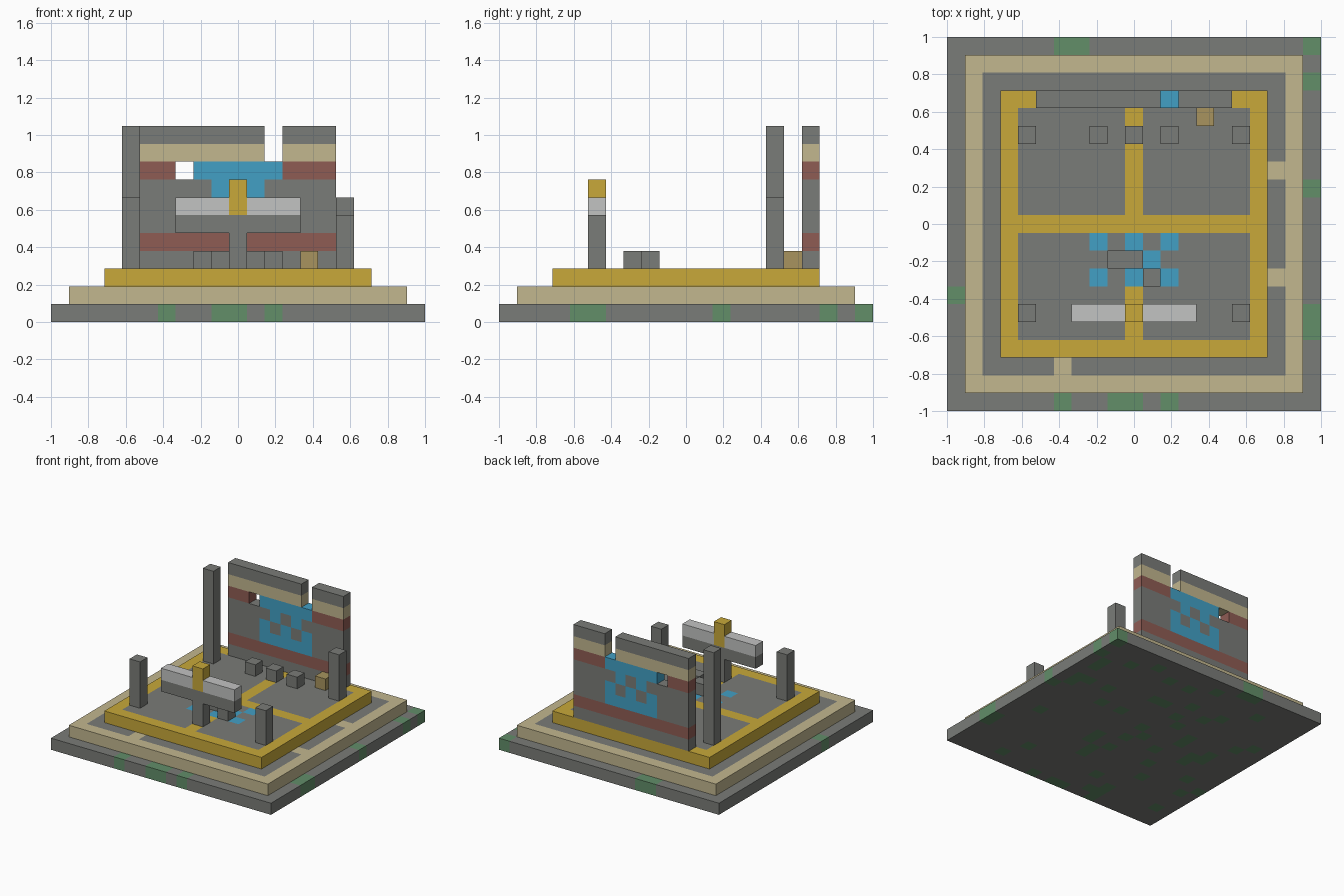
import bpy
import bmesh
import random
from mathutils import Vector

cube = bpy.data.objects.get("Cube")
if cube:
    bpy.data.objects.remove(cube, do_unlink=True)

GRID = 21                 # blocks along each side of the base
UNIT = 2 / GRID           # size of one block
MID = GRID // 2           # middle block index


def linear(value):
    c = value / 255
    return c / 12.92 if c <= 0.04045 else ((c + 0.055) / 1.055) ** 2.4


def material(name, *rgb):
    colour = [linear(v) for v in rgb] + [1.0]
    mat = bpy.data.materials.new(name)
    mat.use_nodes = True
    mat.diffuse_color = colour
    mat.node_tree.nodes["Principled BSDF"].inputs["Base Color"].default_value = colour
    mat.roughness = 0.9
    return mat


PALETTE = {
    "stone": material("stone_grey", 122, 124, 120),
    "moss": material("moss_green", 98, 142, 105),
    "sand": material("sand_beige", 194, 183, 143),
    "gold": material("gold_yellow", 200, 169, 58),
    "brick": material("brick_red", 143, 92, 84),
    "water": material("bright_blue", 66, 160, 197),
    "marble": material("pale_white", 194, 195, 194),
    "wood": material("wood_brown", 168, 148, 94),
}
NAMES = list(PALETTE)
DIRECTIONS = [Vector(d) for d in
              ((1, 0, 0), (-1, 0, 0), (0, 1, 0), (0, -1, 0), (0, 0, 1), (0, 0, -1))]


def blocks(name, xs, ys, zs, rule):
    """Outer skin of a run of blocks; rule(x, y, z, normal) gives a colour or None for a gap."""
    if isinstance(rule, str):
        only = rule
        rule = lambda x, y, z, n: only
    bm = bmesh.new()
    up = Vector((0, 0, 1))
    filled = {(x, y, z) for x in xs for y in ys for z in zs if rule(x, y, z, up)}
    for cell in sorted(filled):
        centre = Vector(cell) + Vector((0.5, 0.5, 0.5))
        for normal in DIRECTIONS:
            if tuple(int(c + n) for c, n in zip(cell, normal)) in filled:
                continue
            # two tangents spanning the block side
            a = Vector((normal.y, normal.z, normal.x)) / 2
            b = normal.cross(a)
            middle = centre + normal / 2
            corners = (middle - a - b, middle + a - b, middle + a + b, middle - a + b)
            face = bm.faces.new([bm.verts.new((c - Vector((GRID / 2, GRID / 2, 0))) * UNIT)
                                 for c in corners])
            face.material_index = NAMES.index(rule(*cell, normal))
    bmesh.ops.remove_doubles(bm, verts=bm.verts, dist=UNIT / 100)
    mesh = bpy.data.meshes.new(name)
    bm.to_mesh(mesh)
    bm.free()
    for mat in PALETTE.values():
        mesh.materials.append(mat)
    obj = bpy.data.objects.new(name, mesh)
    bpy.context.collection.objects.link(obj)
    return obj


def one(i):
    return range(i, i + 1)


# Mossy bottom step: chosen rim blocks, scattered patches underneath
random.seed(4)
LAST = GRID - 1
moss = {(x, y) for x in range(1, LAST) for y in range(1, LAST) if random.random() < 0.13}
moss |= {(x, 0) for x in (6, 9, 10, 12)}
moss |= {(x, LAST) for x in (6, 7)}
moss |= {(LAST, y) for y in (4, 5, 12, 18, LAST)}
moss.add((0, 6))
blocks("bottom_step", range(GRID), range(GRID), one(0),
       lambda x, y, z, n: "moss" if (x, y) in moss else "stone")


# Sand step with a broken stone path around the top
def sand_rule(x, y, z, n):
    ring = max(abs(x - MID), abs(y - MID)) == 8
    gap = (x, y) in {(18, 13), (18, 7), (6, 2)}
    return "stone" if ring and not gap else "sand"


blocks("middle_step", range(1, LAST), range(1, LAST), one(1), sand_rule)


# Gold-rimmed floor with a gold cross and blue inlay
def floor_rule(x, y, z, n):
    dx = abs(x - MID)
    if (y in (7, 9) and dx in (0, 2)) or (y == 8 and dx == 1):
        return "water"
    if max(dx, abs(y - MID)) == 7 or x == MID or y == MID:
        return "gold"
    return "stone"


blocks("floor", range(3, 18), range(3, 18), one(2), floor_rule)


# Back wall: coloured courses, a window gap, a notch and a blue chequered panel
def wall_rule(x, y, z, n):
    if (x, z) == (7, 8) or (x == 12 and z >= 9):
        return None
    if abs(x - MID) <= 2 and 5 <= z <= 8:
        chequer = z in (6, 7) and (x + z) % 2 == 1
        return "stone" if chequer else "water"
    return {4: "brick", 8: "brick", 9: "sand"}.get(z, "stone")


blocks("back_wall", range(5, 16), one(17), range(3, 11), wall_rule)

# Corner pillars of differing heights
for name, x, y, top in (("front_right_pillar", 4, 5, 7), ("back_right_pillar", 4, 15, 11),
                        ("front_left_pillar", 16, 5, 6), ("back_left_pillar", 16, 15, 7)):
    blocks(name, one(x), one(y), range(3, top), "stone")


# Altar: post, two-course table top and gold centrepiece
def altar_rule(x, y, z, n):
    if x == MID:
        return "gold" if z >= 6 else "stone"
    return {5: "stone", 6: "marble"}.get(z)


blocks("altar", range(7, 14), one(5), range(3, 8), altar_rule)

# Loose blocks on the floor
for i, x in enumerate((8, 10, 12)):
    blocks(f"stone_seat_{i + 1}", one(x), one(15), one(3), "stone")
blocks("fallen_slab", range(9, 11), one(8), one(3), "stone")
blocks("fallen_block", one(11), one(7), one(3), "stone")
blocks("wooden_crate", one(14), one(16), one(3), "wood")
